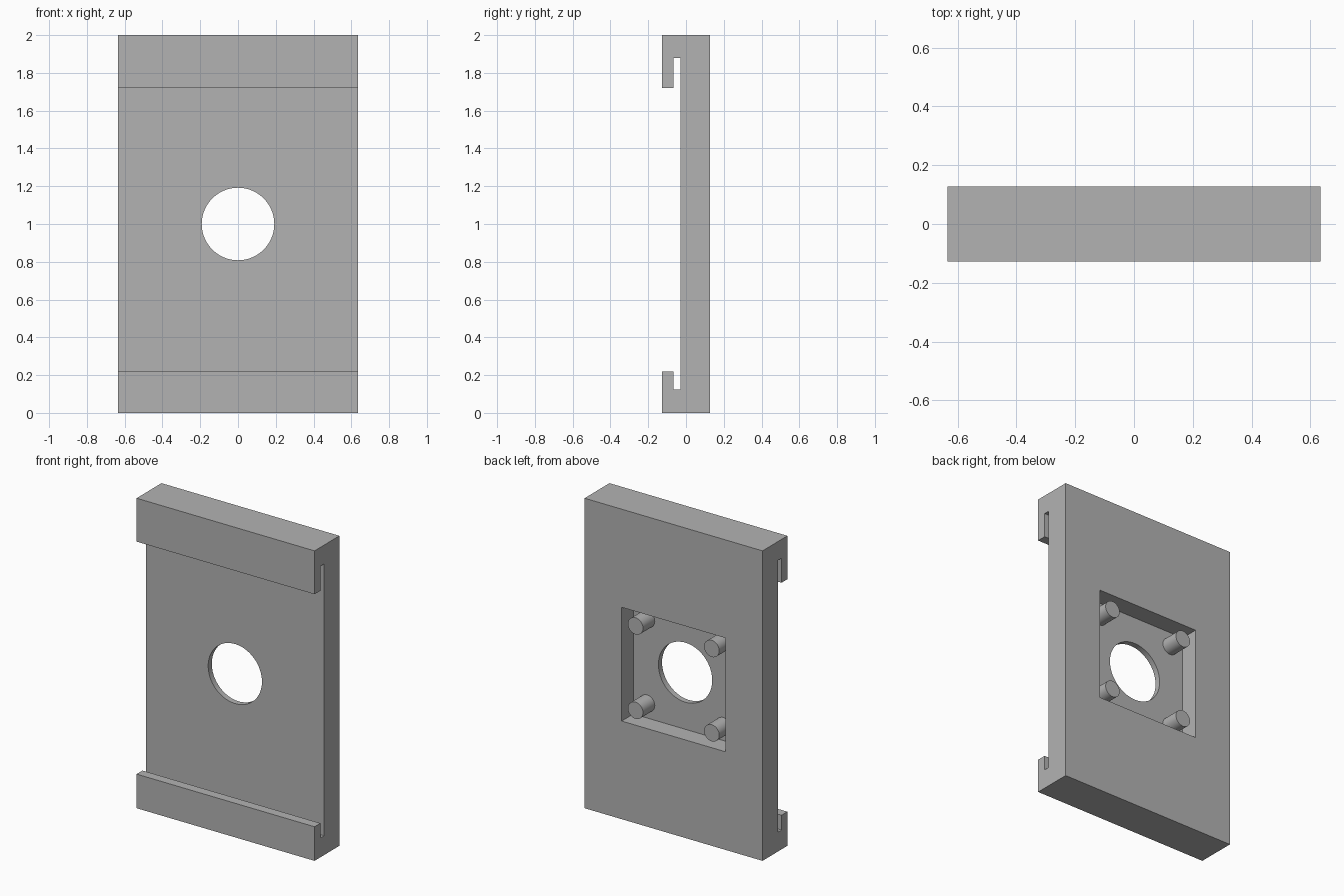
import bpy, bmesh
from math import radians
from mathutils import Matrix, Vector

cube = bpy.data.objects.get("Cube")
if cube:
    bpy.data.objects.remove(cube, do_unlink=True)

HALF_W = 0.635        # half width of the plate
BACK = 0.127          # back face (front lips sit at -BACK)
FLOOR = 0.007         # floor of the rear pocket
MID = 1.0             # height of the opening

grey = bpy.data.materials.new("plain grey")
grey.use_nodes = True
colour = (0.45, 0.45, 0.45, 1)
grey.diffuse_color = colour
grey.node_tree.nodes["Principled BSDF"].inputs["Base Color"].default_value = colour


def add_object(name, bm):
    bmesh.ops.recalc_face_normals(bm, faces=bm.faces)
    mesh = bpy.data.meshes.new(name)
    bm.to_mesh(mesh)
    bm.free()
    mesh.materials.append(grey)
    obj = bpy.data.objects.new(name, mesh)
    bpy.context.collection.objects.link(obj)
    return obj


def box(name, lo, hi):
    lo, hi = Vector(lo), Vector(hi)
    bm = bmesh.new()
    bmesh.ops.create_cube(bm, size=1, matrix=Matrix.Translation((lo + hi) / 2)
                          @ Matrix.Diagonal((*(hi - lo), 1)))
    return add_object(name, bm)


def rod(name, x, z, radius, y0, y1, sides):
    """Cylinder lying along y."""
    bm = bmesh.new()
    bmesh.ops.create_cone(bm, cap_ends=True, segments=sides, radius1=radius,
                          radius2=radius, depth=y1 - y0,
                          matrix=Matrix.Translation((x, (y0 + y1) / 2, z))
                          @ Matrix.Rotation(radians(90), 4, 'X'))
    return add_object(name, bm)


def select_only(obj):
    bpy.ops.object.select_all(action='DESELECT')
    obj.select_set(True)
    bpy.context.view_layer.objects.active = obj


def cut(obj, cutter):
    cutter.hide_render = True
    mod = obj.modifiers.new("cut", 'BOOLEAN')
    mod.operation = 'DIFFERENCE'
    mod.solver = 'EXACT'
    mod.object = cutter
    select_only(obj)
    bpy.ops.object.modifier_apply(modifier=mod.name)
    bpy.data.objects.remove(cutter, do_unlink=True)


# Plate with hooked lips along top and bottom: side profile (y, z) swept along x
profile = [(BACK, 0), (BACK, 2), (-BACK, 2), (-BACK, 1.72), (-0.067, 1.72),
           (-0.067, 1.878), (-0.03, 1.878), (-0.03, 0.125), (-0.067, 0.125),
           (-0.067, 0.22), (-BACK, 0.22), (-BACK, 0)]
bm = bmesh.new()
side = bm.faces.new([bm.verts.new((-HALF_W, y, z)) for y, z in profile])
swept = bmesh.ops.extrude_face_region(bm, geom=[side], use_keep_orig=True)
bmesh.ops.translate(bm, vec=(2 * HALF_W, 0, 0),
                    verts=[v for v in swept["geom"] if isinstance(v, bmesh.types.BMVert)])
plate = add_object("mounting_plate", bm)

# Square rear pocket and round through opening
cut(plate, box("pocket_cutter", (-0.37, FLOOR, MID - 0.367), (0.37, 0.3, MID + 0.367)))
cut(plate, rod("opening_cutter", 0, MID, 0.192, -0.3, 0.3, 96))
parts = [plate]

# Four pegs in the pocket corners, level with the back face
for sx, side_name in ((1, "left"), (-1, "right")):
    for sz, level in ((1, "upper"), (-1, "lower")):
        parts.append(rod(f"{level}_{side_name}_peg", sx * 0.272, MID + sz * 0.272,
                         0.054, FLOOR - 0.005, BACK, 40))

# Smooth round walls, keep edges sharp
for part in parts:
    select_only(part)
    bpy.ops.object.shade_smooth_by_angle(angle=radians(30))
